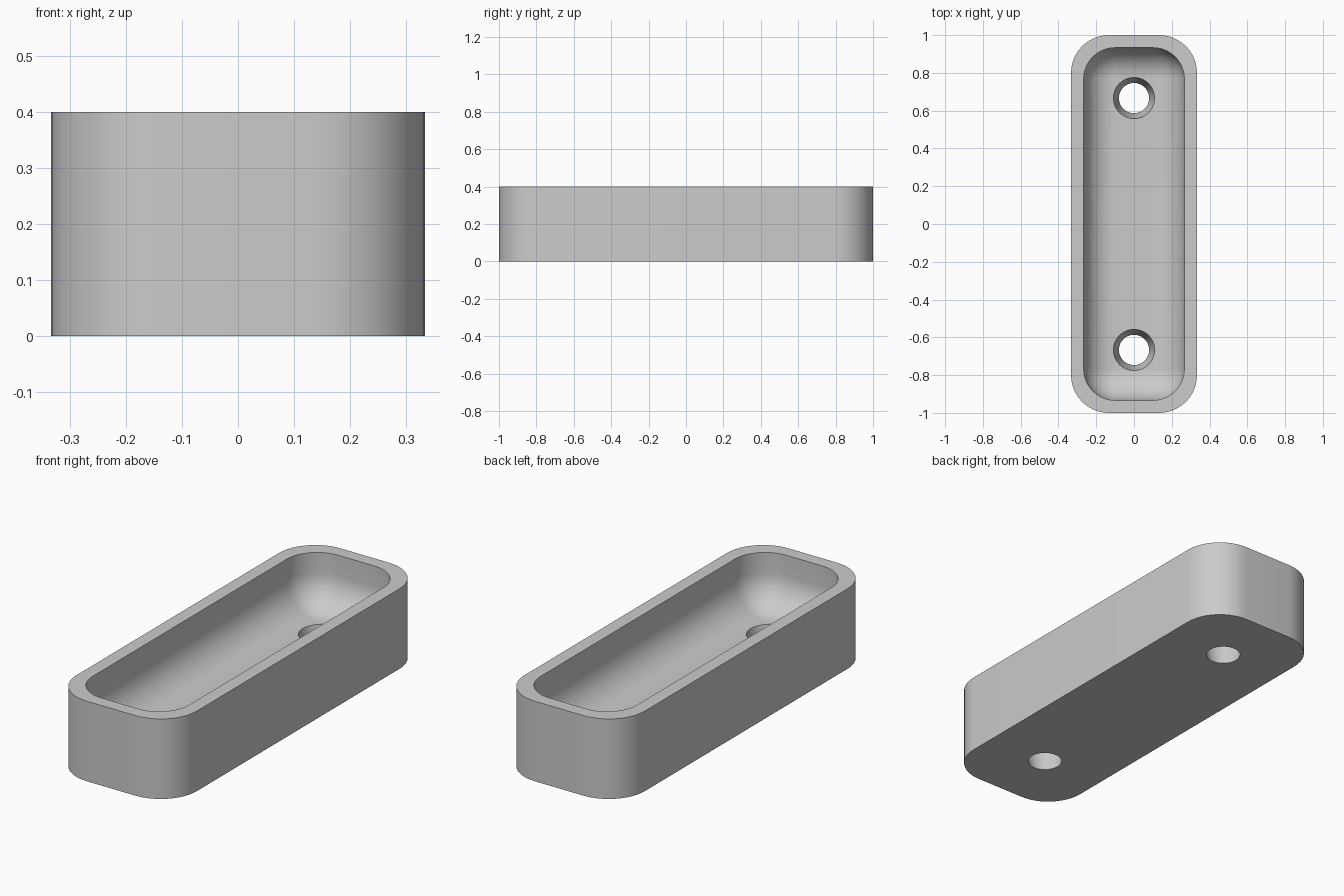
import bpy, bmesh, math

cube = bpy.data.objects.get("Cube")
if cube:
    bpy.data.objects.remove(cube, do_unlink=True)

HALF_X, HALF_Y, HEIGHT = 1 / 3, 1.0, 0.4
WALL, FLOOR = 1 / 15, 2 / 15
OUTER_R, INNER_R = 0.2, 1 / 6
ARC = 12  # segments per quarter circle

grey = bpy.data.materials.new("light grey")
grey.use_nodes = True
grey.diffuse_color = (0.6, 0.6, 0.6, 1)
grey.node_tree.nodes["Principled BSDF"].inputs["Base Color"].default_value = (0.6, 0.6, 0.6, 1)


def rounded_ring(bm, hx, hy, r, z):
    """Loop of vertices round a rectangle with rounded corners."""
    verts = []
    for i, (sx, sy) in enumerate([(1, 1), (-1, 1), (-1, -1), (1, -1)]):
        for k in range(ARC + 1):
            a = (i + k / ARC) * math.pi / 2
            verts.append(bm.verts.new((sx * (hx - r) + r * math.cos(a),
                                       sy * (hy - r) + r * math.sin(a), z)))
    return verts


# Tray: outer wall, rim, inner wall, rounded cove down to the floor
bm = bmesh.new()
rings = [rounded_ring(bm, HALF_X, HALF_Y, OUTER_R, z) for z in (0, HEIGHT)]
in_x, in_y = HALF_X - WALL, HALF_Y - WALL
rings.append(rounded_ring(bm, in_x, in_y, INNER_R, HEIGHT))
for k in range(ARC + 1):
    a = k / ARC * math.pi / 2
    inset = INNER_R * (1 - math.cos(a))
    rings.append(rounded_ring(bm, in_x - inset, in_y - inset, INNER_R - inset,
                              FLOOR + INNER_R * (1 - math.sin(a))))
for low, high in zip(rings, rings[1:]):
    for i in range(len(low)):
        j = (i + 1) % len(low)
        bm.faces.new((low[i], low[j], high[j], high[i]))
bm.faces.new(rings[0][::-1])
bm.faces.new(rings[-1])
bmesh.ops.remove_doubles(bm, verts=bm.verts, dist=1e-5)
bmesh.ops.recalc_face_normals(bm, faces=bm.faces)
mesh = bpy.data.meshes.new("tray")
bm.to_mesh(mesh)
bm.free()
mesh.materials.append(grey)
tray = bpy.data.objects.new("tray", mesh)
bpy.context.collection.objects.link(tray)

# Tapered screw holes through the floor, narrow end underneath
NARROW, WIDE, OVER = 0.08, 0.109, 0.02
slope = (WIDE - NARROW) / FLOOR
for name, side in (("front", -1), ("back", 1)):
    bpy.ops.mesh.primitive_cone_add(
        vertices=48, radius1=NARROW - slope * OVER, radius2=WIDE + slope * OVER,
        depth=FLOOR + 2 * OVER, location=(0, side * 2 / 3, FLOOR / 2))
    cutter = bpy.context.object
    cutter.name = name + "_hole_cutter"
    cutter.data.materials.append(grey)
    cutter.hide_render = True
    cutter.hide_set(True)
    cut = tray.modifiers.new(name + "_hole", "BOOLEAN")
    cut.operation, cut.solver, cut.object = "DIFFERENCE", "EXACT", cutter

# Bake the holes in, then remove the cutters
bpy.context.view_layer.update()
graph = bpy.context.evaluated_depsgraph_get()
tray.data = bpy.data.meshes.new_from_object(tray.evaluated_get(graph))
tray.modifiers.clear()
for name in ("front", "back"):
    bpy.data.objects.remove(bpy.data.objects[name + "_hole_cutter"], do_unlink=True)

bpy.ops.object.select_all(action="DESELECT")
tray.select_set(True)
bpy.context.view_layer.objects.active = tray
bpy.ops.object.shade_smooth_by_angle(angle=math.radians(30))
